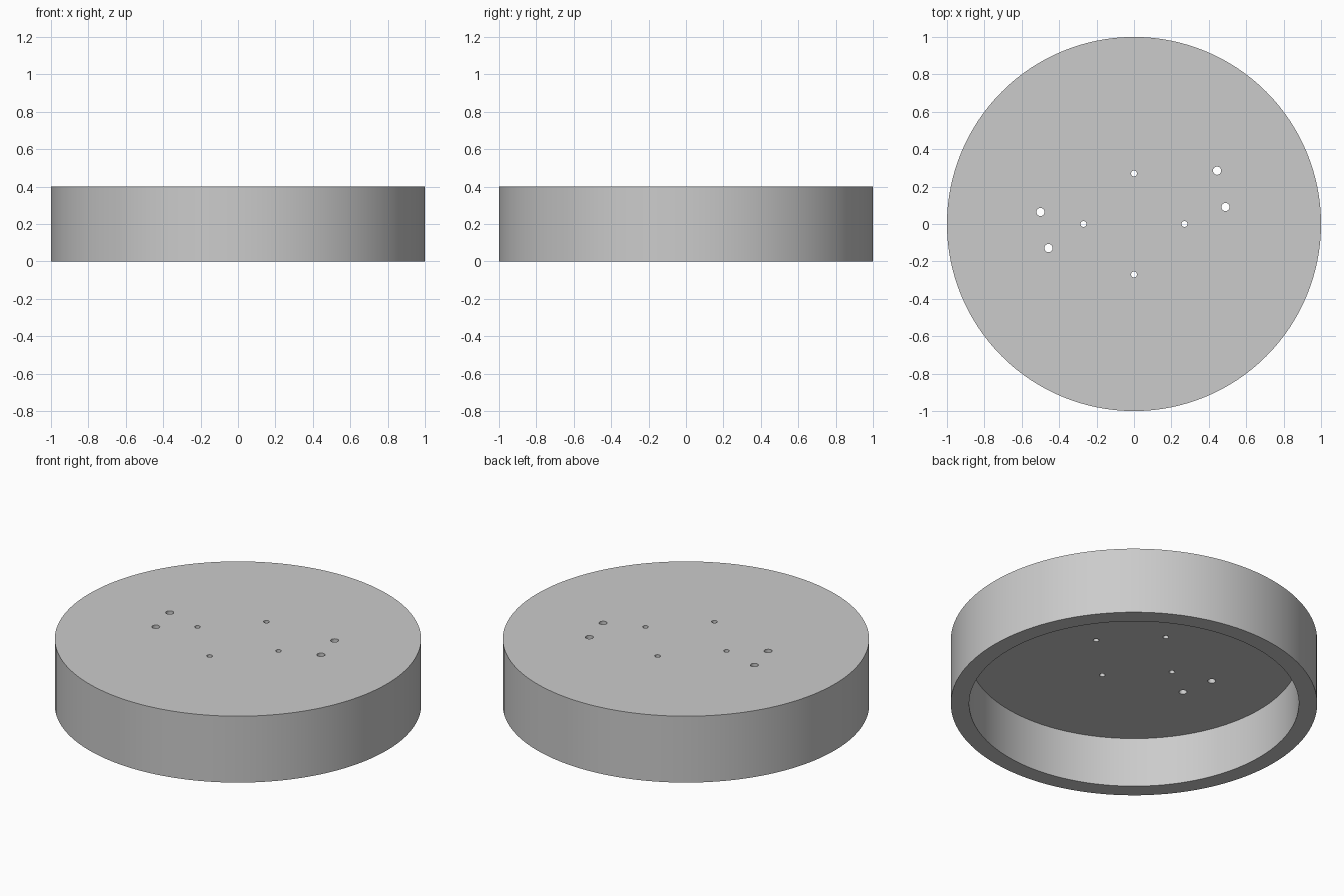
import bpy
import bmesh
import math

cube = bpy.data.objects.get("Cube")
if cube:
    bpy.data.objects.remove(cube, do_unlink=True)

# Single material
grey = bpy.data.materials.new("plain grey")
grey.use_nodes = True
colour = (0.6, 0.6, 0.6, 1)
grey.diffuse_color = colour
grey.node_tree.nodes["Principled BSDF"].inputs["Base Color"].default_value = colour


def cylinder(name, radius, bottom, top, sides, x=0, y=0):
    bpy.ops.mesh.primitive_cylinder_add(
        vertices=sides, radius=radius, depth=top - bottom,
        location=(x, y, (top + bottom) / 2))
    obj = bpy.context.object
    obj.name = name
    obj.data.materials.append(grey)
    return obj


def cut(target, cutter):
    mod = target.modifiers.new(cutter.name, "BOOLEAN")
    mod.operation = "DIFFERENCE"
    mod.solver = "EXACT"
    mod.object = cutter
    bpy.ops.object.select_all(action="DESELECT")
    bpy.context.view_layer.objects.active = target
    target.select_set(True)
    bpy.ops.object.modifier_apply(modifier=mod.name)
    bpy.data.objects.remove(cutter, do_unlink=True)


# Round cap, hollow from below
cap = cylinder("round_cap", 1, 0, 0.4, 128)
cut(cap, cylinder("hollow", 0.9, -0.1, 0.3, 128))

# Four small holes on a cross
for i in range(4):
    angle = i * math.pi / 2
    cut(cap, cylinder("small_hole", 0.016, 0.2, 0.5, 24,
                      0.27 * math.cos(angle), 0.27 * math.sin(angle)))

# Two pairs of larger holes near the sides
for x, y in [(0.444, 0.285), (0.489, 0.091), (-0.5, 0.064), (-0.457, -0.129)]:
    cut(cap, cylinder("large_hole", 0.022, 0.2, 0.5, 24, x, y))

# Smooth walls with sharp rims
bpy.ops.object.select_all(action="DESELECT")
bpy.context.view_layer.objects.active = cap
cap.select_set(True)
bpy.ops.object.shade_smooth_by_angle(angle=math.radians(30))
